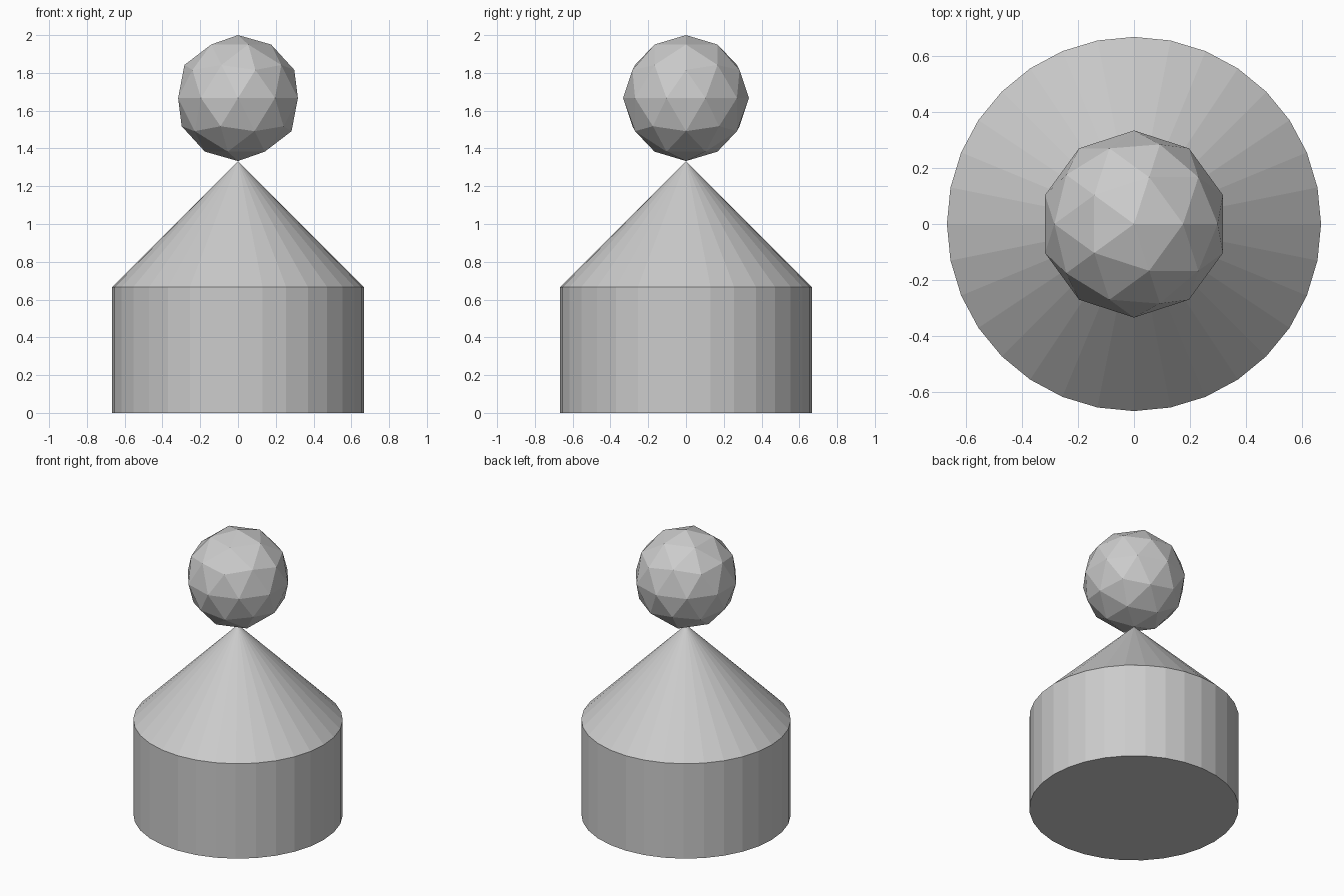
import bpy

if "Cube" in bpy.data.objects:
    bpy.data.objects.remove(bpy.data.objects["Cube"])

R = 2 / 3      # shared radius and height of the body and cone
SIDES = 32

grey = bpy.data.materials.new("plain_grey")
grey.diffuse_color = (0.6, 0.6, 0.6, 1)
grey.use_nodes = True
grey.node_tree.nodes["Principled BSDF"].inputs["Base Color"].default_value = grey.diffuse_color


def finish(name):
    ob = bpy.context.object
    ob.name = name
    ob.data.materials.append(grey)
    bpy.ops.object.shade_flat()


# Drum-shaped base
bpy.ops.mesh.primitive_cylinder_add(vertices=SIDES, radius=R, depth=R, location=(0, 0, R / 2))
finish("base_cylinder")

# Pointed roof resting on the base
bpy.ops.mesh.primitive_cone_add(vertices=SIDES, radius1=R, radius2=0, depth=R, location=(0, 0, R * 1.5))
finish("roof_cone")

# Faceted ball balanced on the tip
bpy.ops.mesh.primitive_ico_sphere_add(subdivisions=2, radius=R / 2, location=(0, 0, R * 2.5))
finish("top_ball")
